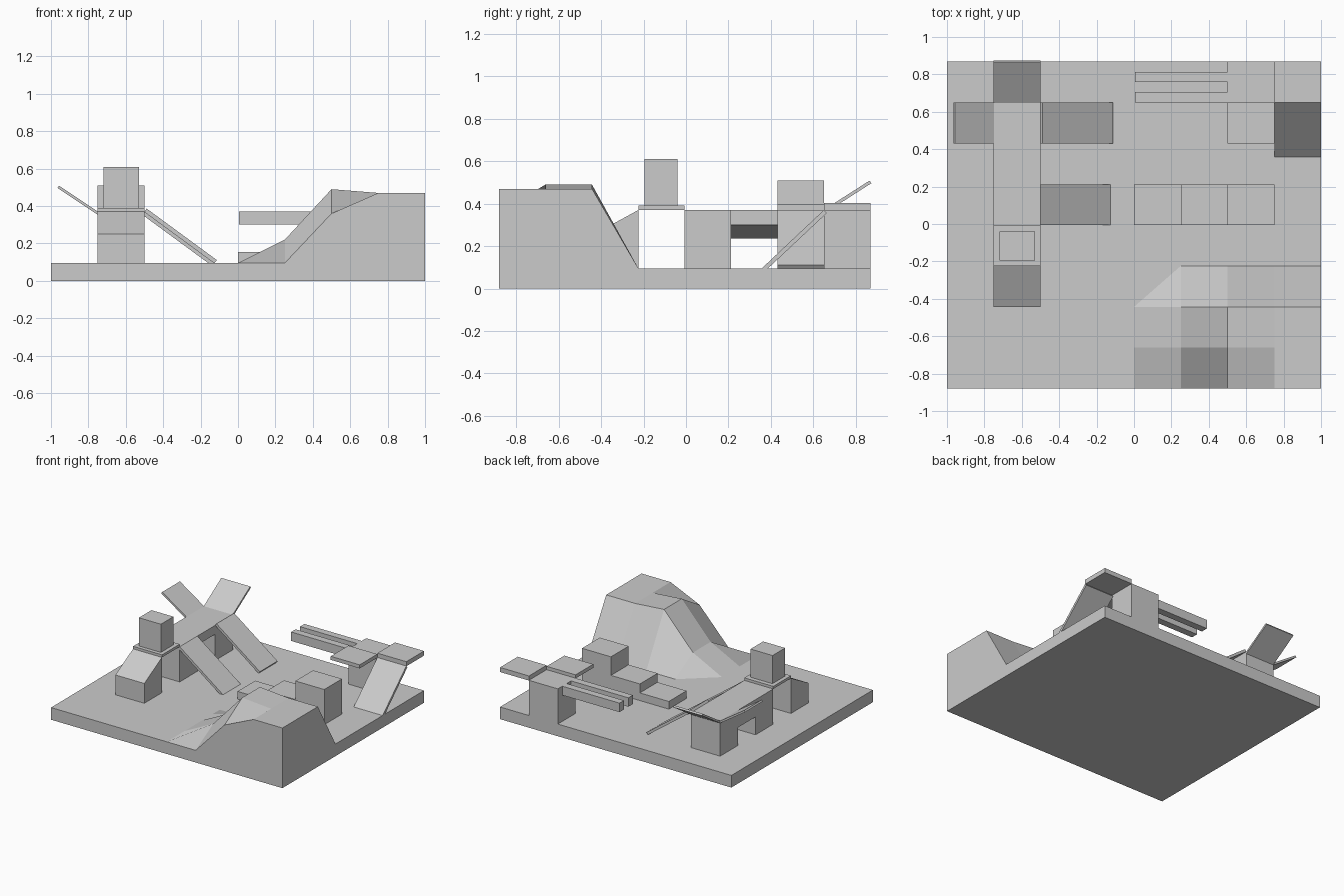
import bpy, bmesh
from mathutils import Vector

if "Cube" in bpy.data.objects:
    bpy.data.objects.remove(bpy.data.objects["Cube"])

BASE, DECK, STEP = 0.095, 0.37, 0.2185   # ground top, platform top, cell depth


def gy(j):
    """y coordinate of grid line j (0..8)"""
    return -0.88 + STEP * j


def finish(name, bm):
    bmesh.ops.recalc_face_normals(bm, faces=bm.faces[:])
    me = bpy.data.meshes.new(name)
    bm.to_mesh(me)
    bm.free()
    ob = bpy.data.objects.new(name, me)
    bpy.context.collection.objects.link(ob)
    return ob


def prism(name, axis, profile, a, b):
    """Extrude a (u, z) profile along 'x' or 'y' from a to b."""
    bm = bmesh.new()
    vs = [bm.verts.new((a, u, z) if axis == 'x' else (u, a, z)) for u, z in profile]
    f = bm.faces.new(vs)
    r = bmesh.ops.extrude_face_region(bm, geom=[f])
    d = Vector((b - a, 0, 0)) if axis == 'x' else Vector((0, b - a, 0))
    bmesh.ops.translate(bm, vec=d, verts=[v for v in r['geom'] if isinstance(v, bmesh.types.BMVert)])
    return finish(name, bm)


def box(name, x0, x1, y0, y1, z0, z1):
    return prism(name, 'x', [(y0, z0), (y1, z0), (y1, z1), (y0, z1)], x0, x1)


def plank(name, axis, p, q, a, b, t=0.02):
    """Tilted plate from p to q, thickened by t along its normal."""
    p, q = Vector(p), Vector(q)
    d = (q - p).normalized()
    n = Vector((-d.y, d.x)) * t
    prism(name, axis, [p, q, q + n, p + n], a, b)


# ground slab
box("ground", -1, 1, gy(0), gy(8), 0, BASE)

# left raised walkway
L0, L1 = -0.75, -0.5
box("walkway_block_back", L0, L1, gy(6), gy(7), BASE, DECK)
box("walkway_block_middle", L0, L1, gy(4), gy(5), BASE, DECK)
prism("walkway_bridge", 'y', [(L0, 0.235), (L1, 0.30), (L1, DECK), (L0, DECK)], gy(5), gy(6))
box("walkway_slab", L0, L1, gy(3), gy(4), DECK, 0.39)
box("walkway_crate", -0.72, -0.53, -0.195, -0.04, 0.39, 0.61)
prism("walkway_wedge", 'x', [(gy(2), BASE), (gy(3), BASE), (gy(3), DECK), (gy(2), 0.25)], L0, L1)

# tilted plates around the walkway
plank("upward_plate_left", 'y', (-0.75, 0.353), (-0.965, 0.496), gy(6), gy(7), -0.015)
plank("upward_plate_back", 'x', (gy(7), 0.353), (0.873, 0.496), L0, L1, 0.015)
plank("ramp_back", 'y', (-0.5, DECK), (-0.125, BASE), gy(6), gy(7))
plank("ramp_middle", 'y', (-0.5, DECK), (-0.125, BASE), gy(4), gy(5), -0.02)

# staircase
for i, top in enumerate((0.155, 0.225, DECK)):
    box(f"stair_{i + 1}", 0.25 * i, 0.25 * (i + 1), gy(4), gy(5), BASE, top)

# back right tower with slabs, rails and ramp
box("tower", 0.5, 0.75, gy(7), gy(8), BASE, DECK)
box("tower_slab_right", 0.75, 1, gy(7), gy(8), 0.368, 0.404)
box("tower_slab_front", 0.5, 0.75, gy(6), gy(7), 0.368, 0.396)
for i, y in enumerate((gy(7), gy(7) + 0.109)):
    box(f"rail_{i + 1}", 0.005, 0.5, y, y + 0.055, 0.30, DECK)
plank("tower_ramp", 'x', (gy(7), DECK), (0.357, BASE), 0.75, 1, 0.02)

# hill: height grid with skirt sunk into the ground
B = BASE
heights = [(B, B, 0.36, 0.47, 0.47),
           (B, 0.22, 0.49, 0.47, 0.47),
           (B, 0.22, 0.49, 0.47, 0.47),
           (B, B, B, B, B)]
bm = bmesh.new()
grid = [[bm.verts.new((0.25 * i, gy(j), z)) for i, z in enumerate(row)] for j, row in enumerate(heights)]
for j in range(3):
    for i in range(4):
        bm.faces.new((grid[j][i], grid[j][i + 1], grid[j + 1][i + 1], grid[j + 1][i]))
border = [e for e in bm.edges if e.is_boundary]
r = bmesh.ops.extrude_edge_only(bm, edges=border)
for v in r['geom']:
    if isinstance(v, bmesh.types.BMVert):
        v.co.z = 0.05
bmesh.ops.holes_fill(bm, edges=[e for e in bm.edges if e.is_boundary], sides=0)
finish("hill", bm)
